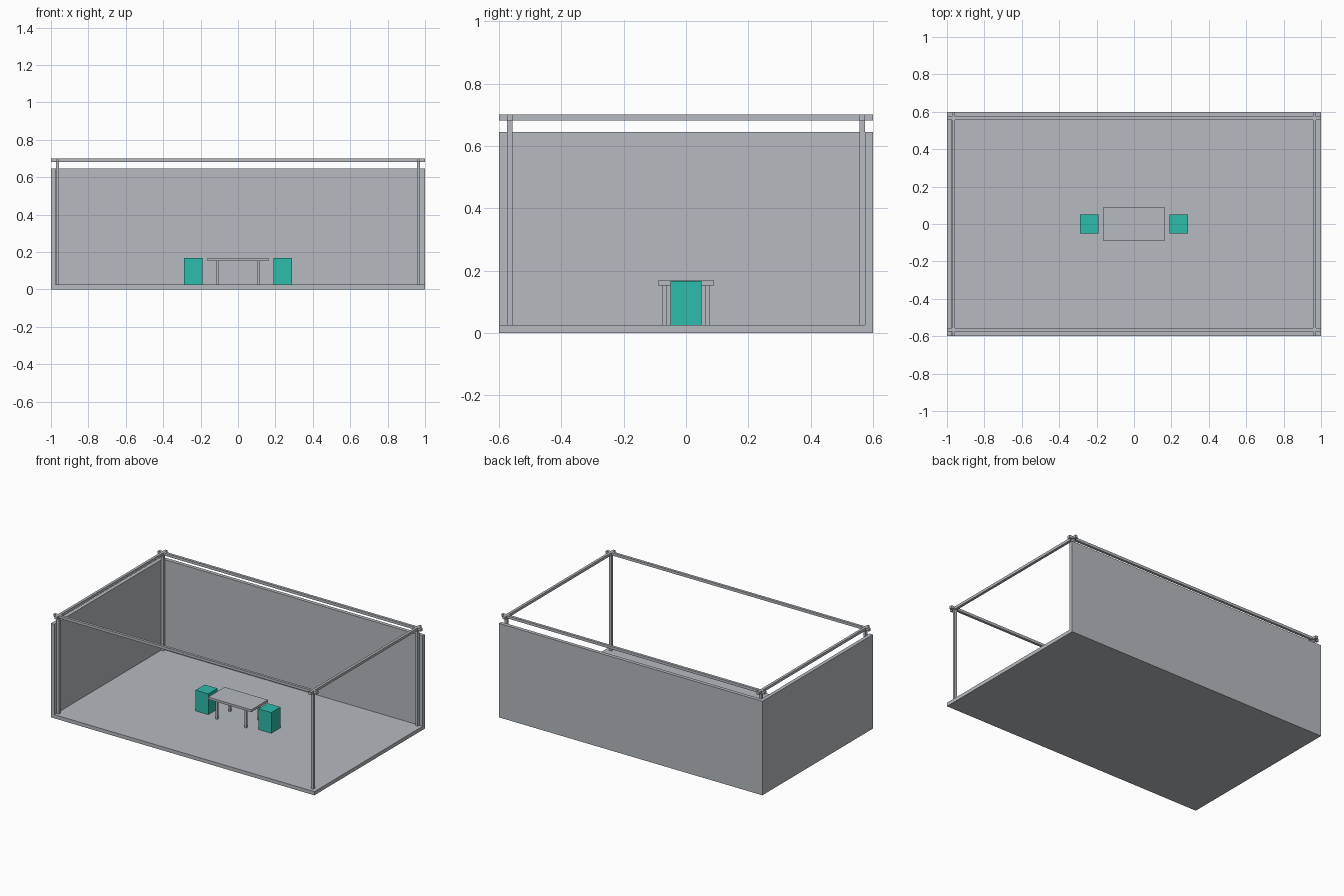
import bpy

if "Cube" in bpy.data.objects:
    bpy.data.objects.remove(bpy.data.objects["Cube"])


def material(name, r, g, b):
    def lin(v):
        v /= 255
        return v / 12.92 if v <= 0.04045 else ((v + 0.055) / 1.055) ** 2.4
    m = bpy.data.materials.new(name)
    m.diffuse_color = (lin(r), lin(g), lin(b), 1)
    m.use_nodes = True
    m.node_tree.nodes["Principled BSDF"].inputs["Base Color"].default_value = m.diffuse_color
    return m


grey = material("light grey", 182, 186, 191)
teal = material("teal", 45, 188, 171)


def box(name, x, y, z, mat=grey):
    """Box from (min, max) ranges on each axis."""
    ranges = (x, y, z)
    bpy.ops.mesh.primitive_cube_add(size=1, location=[(a + b) / 2 for a, b in ranges])
    ob = bpy.context.object
    ob.name = name
    ob.scale = [b - a for a, b in ranges]
    bpy.ops.object.transform_apply(location=False, rotation=False, scale=True)
    ob.data.materials.append(mat)
    return ob


def around(c, half):
    return (c - half, c + half)


# Booth shell: floor, left wall and back wall
FLOOR, WALL = 0.025, 0.645
box("floor", (-0.975, 1), (-0.6, 0.575), (0, FLOOR))
box("left_wall", (-1, -0.975), (-0.6, 0.6), (0, WALL))
box("back_wall", (-0.975, 1), (0.575, 0.6), (0, WALL))

# Overhead frame: corner posts and crossing beams that overshoot the corners
PX, PY, R = 0.965, 0.566, 0.009
for sx, side in ((-1, "left"), (1, "right")):
    for sy, end in ((-1, "front"), (1, "back")):
        box(f"{end}_{side}_post", around(sx * PX, R), around(sy * PY, R), (FLOOR, 0.699))
    box(f"{side}_beam", around(sx * PX, R), (-0.6, 0.6), (0.682, 0.7))
for sy, end in ((-1, "front"), (1, "back")):
    box(f"{end}_beam", (-1, 1), around(sy * PY, R), (0.682, 0.7))

# Table
box("table_top", around(0, 0.164), around(0, 0.09), (0.152, 0.168))
for sx, side in ((-1, "left"), (1, "right")):
    for sy, end in ((-1, "front"), (1, "back")):
        box(f"{end}_{side}_table_leg", around(sx * 0.11, 0.0065),
            around(sy * 0.069, 0.0065), (FLOOR, 0.152))
    # Block seat at each end of the table
    box(f"{side}_seat", around(sx * 0.239, 0.049), around(0, 0.05), (FLOOR, 0.167), teal)
